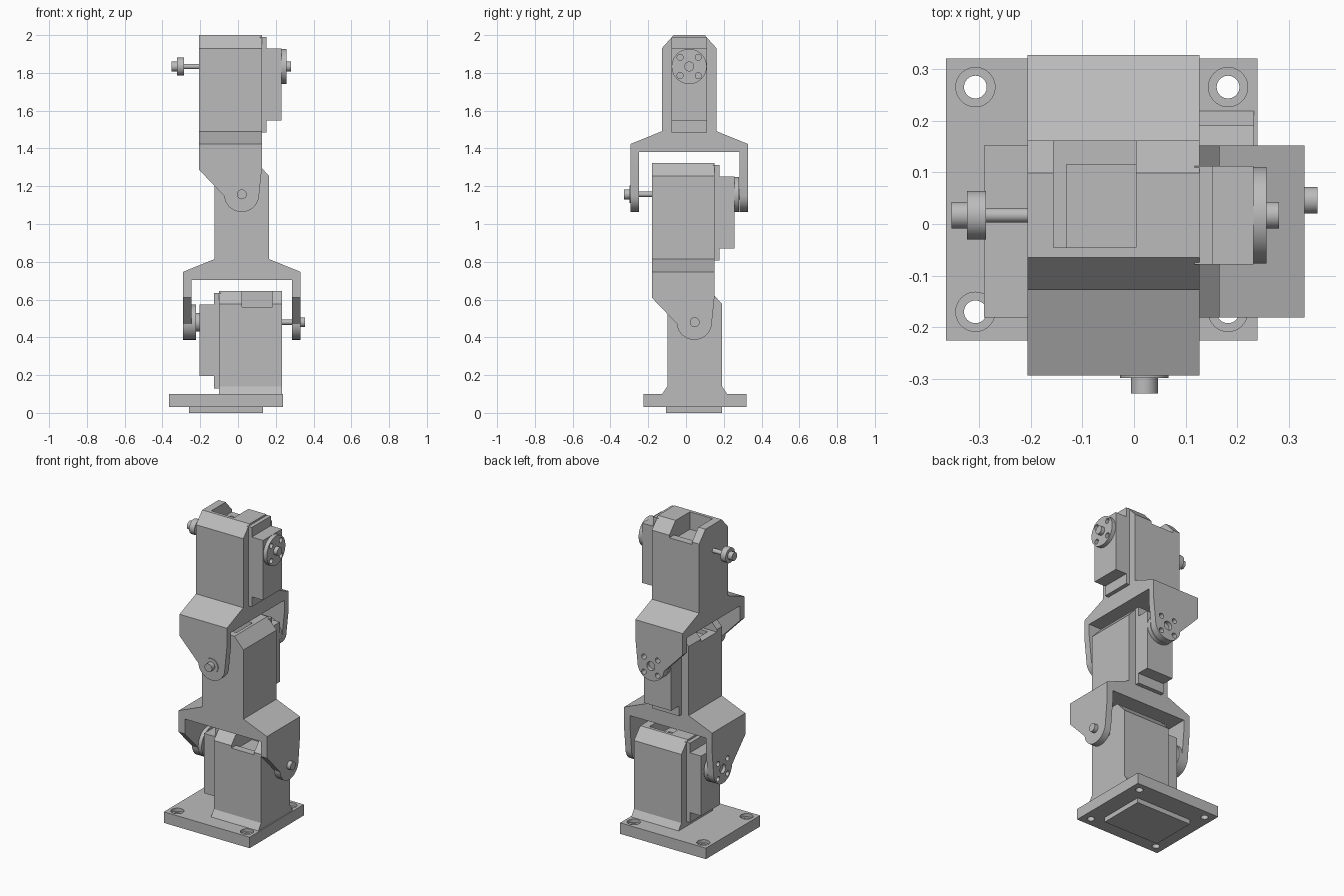
import bpy, bmesh
from math import pi, cos, sin, radians
from mathutils import Matrix, Vector

if "Cube" in bpy.data.objects:
    bpy.data.objects.remove(bpy.data.objects["Cube"], do_unlink=True)

grey = bpy.data.materials.new("plain_grey")
grey.use_nodes = True
grey.diffuse_color = (0.5, 0.5, 0.5, 1)
grey.node_tree.nodes["Principled BSDF"].inputs["Base Color"].default_value = (0.5, 0.5, 0.5, 1)


def finish(name, bm, frame):
    bmesh.ops.recalc_face_normals(bm, faces=bm.faces)
    mesh = bpy.data.meshes.new(name)
    bm.to_mesh(mesh)
    bm.free()
    mesh.materials.append(grey)
    ob = bpy.data.objects.new(name, mesh)
    ob.matrix_world = frame
    bpy.context.collection.objects.link(ob)
    return ob


def box(name, lo, hi, frame):
    lo, hi = Vector(lo), Vector(hi)
    bm = bmesh.new()
    bmesh.ops.create_cube(bm, size=1)
    bmesh.ops.scale(bm, vec=hi - lo, verts=bm.verts)
    bmesh.ops.translate(bm, vec=(lo + hi) / 2, verts=bm.verts)
    return finish(name, bm, frame)


def prism(name, points, sweep, frame):
    """Extrude a closed outline of 3D points along a vector."""
    bm = bmesh.new()
    face = bm.faces.new([bm.verts.new(p) for p in points])
    new = bmesh.ops.extrude_face_region(bm, geom=[face])["geom"]
    bmesh.ops.translate(bm, vec=sweep, verts=[v for v in new if isinstance(v, bmesh.types.BMVert)])
    return finish(name, bm, frame)


def rod(name, start, end, radius, frame):
    """Cylinder between two points."""
    start, end = Vector(start), Vector(end)
    turn = (end - start).to_track_quat("Z", "Y").to_matrix().to_4x4()
    bm = bmesh.new()
    bmesh.ops.create_cone(bm, cap_ends=True, segments=40, radius1=radius, radius2=radius,
                          depth=(end - start).length,
                          matrix=Matrix.Translation((start + end) / 2) @ turn)
    return finish(name, bm, frame)


def carve(ob, cutters, operation="DIFFERENCE"):
    """Apply booleans and remove the cutters."""
    for cutter in cutters:
        mod = ob.modifiers.new("cut", "BOOLEAN")
        mod.operation, mod.object, mod.solver = operation, cutter, "EXACT"
    bpy.context.view_layer.update()
    evaluated = ob.evaluated_get(bpy.context.evaluated_depsgraph_get())
    mesh = bpy.data.meshes.new_from_object(evaluated)
    ob.modifiers.clear()
    ob.data = mesh
    for cutter in cutters:
        bpy.data.objects.remove(cutter, do_unlink=True)


def mirrored(half):
    """Close a half outline in y, z by mirroring it over y."""
    return [(0, y, z) for y, z in half] + [(0, -y, z) for y, z in reversed(half)]


LENGTH = 0.333     # housing length along the joint axis
DROP = -0.677      # lower joint height, measured from the upper joint
LOWER = 0.225      # lower joint position along the housing
RING = [(0.048 * a, 0.048 * b) for a in (-1, 1) for b in (-1, 1)]


def pocket(frame):
    """Cable notch that opens through the top and one chamfer."""
    return [box("notch_cutter", (0.05, -0.062, 0.08), (0.21, 0.2, 0.3), frame),
            box("pocket_cutter", (0.075, -0.062, 0.055), (0.21, 0.098, 0.2), frame)]


def motor(prefix, frame, spacer, reach):
    """Motor case, output disc and idler pin of one joint."""
    case = LENGTH + 0.025
    face = LENGTH + 0.104
    box(prefix + "_motor_flange", (LENGTH - 0.01, -0.095, -0.35), (case, 0.095, 0.155), frame)
    box(prefix + "_motor_case", (case - 0.005, -0.095, -0.286), (face, 0.095, 0.094), frame)
    disc = face + spacer
    if spacer:
        rod(prefix + "_disc_spacer", (face - 0.005, 0, 0), (disc, 0, 0), 0.05, frame)
    plate = rod(prefix + "_output_disc", (disc, 0, 0), (disc + 0.025, 0, 0), 0.093, frame)
    carve(plate, [rod("hole_cutter", (disc + 0.004, y, z), (disc + 0.1, y, z), 0.016, frame)
                  for y, z in RING])
    rod(prefix + "_output_hub", (disc + 0.02, 0, 0), (disc + 0.05, 0, 0), 0.026, frame)
    # idler side
    rod(prefix + "_idler_pin", (0.02, 0, 0), (-reach - 0.01, 0, 0), 0.014, frame)
    rod(prefix + "_idler_disc", (-reach, 0, 0), (-reach - 0.037, 0, 0), 0.047, frame)
    rod(prefix + "_idler_tip", (-reach - 0.03, 0, 0), (-reach - 0.067, 0, 0), 0.026, frame)


def link(prefix, frame):
    """Housing with a fork below that straddles the lower joint."""
    half = [(0.082, 0.166), (0.145, 0.096), (0.145, -0.343), (0.31, -0.41),
            (0.31, -0.8), (0.267, -0.8), (0.267, -0.453)]
    body = prism(prefix + "_link", mirrored(half), (LENGTH, 0, 0), frame)
    arc = [radians(185 + 175 * i / 24) for i in range(25)]
    side = [(0, 0.3), (0, -0.547)]
    side += [(LOWER + 0.093 * cos(a), DROP + 0.093 * sin(a)) for a in arc]
    side += [(LENGTH, -0.53), (LENGTH, 0.3)]
    outline = prism("side_cutter", [(x, -0.5, z) for x, z in side], (0, 1, 0), frame)
    carve(body, [outline], "INTERSECT")
    # screw holes and hub hole in the driven arm
    holes = [rod("hole_cutter", (LOWER + x, 0.2, DROP + z), (LOWER + x, 0.4, DROP + z), r, frame)
             for x, z, r in [(0, 0, 0.028)] + [(x, z, 0.016) for x, z in RING]]
    carve(body, holes + pocket(frame))


def place(x, y, z, quarter_turns):
    return Matrix.Translation((x, y, z)) @ Matrix.Rotation(quarter_turns * pi / 2, 4, "Z")


lower = place(0.232, 0.046, 0.48, 2)
middle = place(0.02, -0.181, 1.157, 1)
upper = place(-0.206, 0.017, 1.834, 0)
world = Matrix.Identity(4)

# Base plate with counterbored corner holes
plate = box("base_plate", (-0.364, -0.225, 0.03), (0.239, 0.32, 0.1), world)
corners = [(x, y) for x in (-0.307, 0.182) for y in (-0.17, 0.265)]
carve(plate, [rod("hole_cutter", (x, y, z), (x, y, 0.2), r, world)
              for x, y in corners for z, r in ((0, 0.022), (0.08, 0.038))])
box("base_pad", (-0.26, -0.105, 0), (0.132, 0.19, 0.035), world)

# Base housing with flared foot
foot = [(0.082, 0.166), (0.145, 0.096), (0.145, -0.34), (0.173, -0.381)]
base = prism("base_housing", mirrored(foot), (LENGTH, 0, 0), lower)
carve(base, pocket(lower))

# Two moving links and three joints
link("middle", middle)
link("upper", upper)
motor("lower", lower, 0.018, 0.056)
motor("middle", middle, 0, 0.08)
motor("upper", upper, 0, 0.08)

# Smooth the round walls, keep edges crisp
for ob in bpy.context.collection.objects:
    ob.select_set(ob.type == "MESH")
    if ob.type == "MESH":
        bpy.context.view_layer.objects.active = ob
bpy.ops.object.shade_smooth_by_angle(angle=radians(30))
